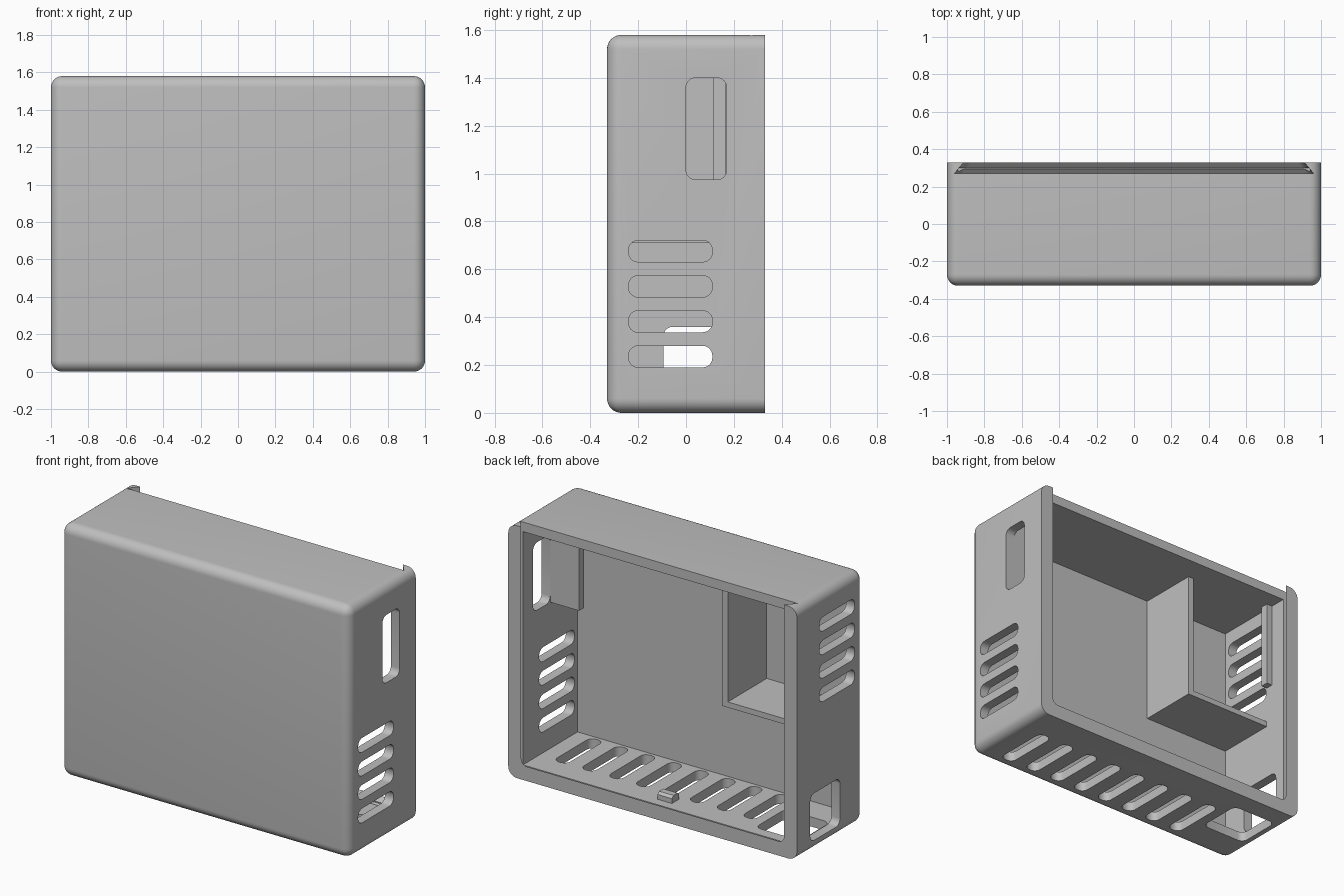
import bpy, bmesh
from mathutils import Vector

if "Cube" in bpy.data.objects:
    bpy.data.objects.remove(bpy.data.objects["Cube"], do_unlink=True)

grey = bpy.data.materials.new("plain grey")
grey.use_nodes = True
colour = (0.52, 0.52, 0.52, 1)
grey.diffuse_color = colour
grey.node_tree.nodes["Principled BSDF"].inputs["Base Color"].default_value = colour

W, D, H = 1.0, 0.33, 1.58      # half width, half depth, height
T = 0.06                       # wall thickness


def box(name, lo, hi, pick=None, radius=0.0, segments=6, shape=None):
    """Box between two corners; edges chosen by pick are rounded."""
    lo, hi = Vector(lo), Vector(hi)
    bm = bmesh.new()
    bmesh.ops.create_cube(bm, size=1)
    for v in bm.verts:
        v.co = Vector([lo[i] if v.co[i] < 0 else hi[i] for i in range(3)])
    if pick:
        edges = [e for e in bm.edges if pick(e)]
        bmesh.ops.bevel(bm, geom=edges, offset=radius, segments=segments,
                        affect='EDGES', profile=0.5)
    if shape:
        for v in bm.verts:
            shape(v)
    bmesh.ops.recalc_face_normals(bm, faces=bm.faces)
    mesh = bpy.data.meshes.new(name)
    bm.to_mesh(mesh)
    bm.free()
    mesh.materials.append(grey)
    obj = bpy.data.objects.new(name, mesh)
    bpy.context.collection.objects.link(obj)
    return obj


def along(axis):
    """Rule selecting edges parallel to an axis."""
    return lambda e: abs((e.verts[0].co - e.verts[1].co).normalized()[axis]) > 0.9


def not_back(e):
    return min(v.co.y for v in e.verts) < 0


def side_hole(side, y0, y1, z0, z1, radius=0.04):
    xs = sorted((side * (W - 0.1), side * (W + 0.1)))
    return box("side_cutter", (xs[0], y0, z0), (xs[1], y1, z1), along(0), radius)


def floor_hole(x0, x1, y0, y1, radius=0.04):
    return box("floor_cutter", (x0, y0, -0.1), (x1, y1, 0.1), along(2), radius)


# Outer shell, rounded everywhere but the open back rim
shell = box("case_shell", (-W, -D, 0), (W, D, H), not_back, 0.06, 8)

# Main cavity
cutters = [box("cavity_cutter", (T - W, T - D, T), (W - T, 0.30, H - T))]


# Dovetail groove for a sliding lid, open at the top
def taper(v):
    if v.co.y > 0.3:
        v.co.x *= 0.885 / 0.96
        if v.co.z < 1:
            v.co.z += 0.075


cutters.append(box("lid_groove_cutter", (-0.96, 0.27, 0.04), (0.96, 0.36, 1.8),
                   lambda e: along(1)(e) and e.verts[0].co.z < 1, 0.04, 6, taper))

# Side vents: low on the left wall, high on the right wall
for side, base in ((1, 0.19), (-1, 0.90)):
    for i in range(4):
        z = base + 0.147 * i
        cutters.append(side_hole(side, -0.24, 0.11, z, z + 0.09))

# Tall port on the left wall, square socket opening on the right wall
cutters.append(side_hole(1, 0.0, 0.17, 0.975, 1.4))
cutters.append(side_hole(-1, -0.095, 0.2, 0.065, 0.36))

# Floor vents and floor socket opening
for i in range(8):
    x = 0.79 - 0.186 * i
    cutters.append(floor_hole(x - 0.045, x + 0.045, -0.25, 0.12))
cutters.append(floor_hole(-0.93, -0.62, -0.095, 0.2))

bpy.context.view_layer.objects.active = shell
for cutter in cutters:
    cutter.hide_render = True
    mod = shell.modifiers.new("cut", 'BOOLEAN')
    mod.operation = 'DIFFERENCE'
    mod.solver = 'EXACT'
    mod.object = cutter
    bpy.ops.object.modifier_apply(modifier=mod.name)
    bpy.data.objects.remove(cutter, do_unlink=True)

# Smooth rounded edges, crisp corners
bpy.ops.object.select_all(action='DESELECT')
shell.select_set(True)
bpy.ops.object.shade_smooth_by_angle(angle=0.6)

# Inner compartment: upright divider and shelf in the upper right corner
front = T - D - 0.01
top = H - T + 0.01
box("divider_wall", (-0.37, front, 0.71), (-0.33, 0.115, top))
box("divider_shelf", (T - W - 0.01, front, 0.71), (-0.37, 0.115, 0.745))

# Board bracket beside the tall port, and the strip on the opposite wall
box("port_bracket", (0.74, -0.05, 0.975), (W - T + 0.01, 0.0, top))
box("retaining_strip", (T - W - 0.01, 0.115, 0.975), (-0.90, 0.165, top))

# Small lid catch on the floor
box("floor_catch", (-0.05, 0.14, T - 0.01), (0.05, 0.21, 0.105),
    lambda e: along(0)(e) and e.verts[0].co.z > 0.1, 0.015, 1)
